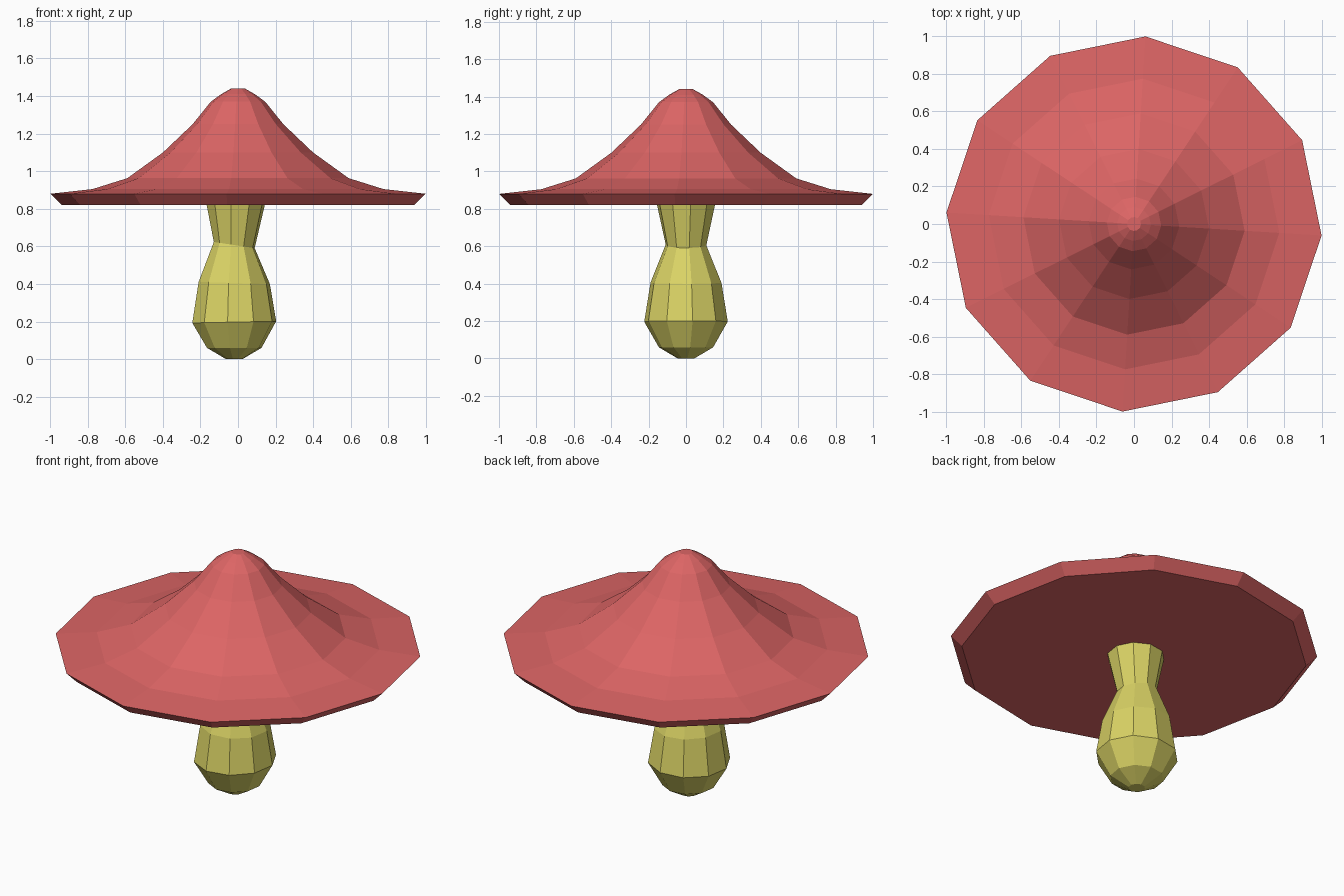
import bpy, bmesh, math

if "Cube" in bpy.data.objects:
    bpy.data.objects.remove(bpy.data.objects["Cube"])


def material(name, rgb):
    mat = bpy.data.materials.new(name)
    mat.diffuse_color = (*rgb, 1)
    mat.use_nodes = True
    mat.node_tree.nodes["Principled BSDF"].inputs["Base Color"].default_value = mat.diffuse_color
    return mat


def lathe(name, rings, sides, phase, mat):
    """Flat-shaded loft; each ring is (radius, z, centre x, tilt along x)."""
    bm = bmesh.new()
    loops = []
    for r, z, cx, tilt in rings:
        loop = []
        for i in range(sides):
            a = math.radians(phase) + 2 * math.pi * i / sides
            x = r * math.cos(a)
            loop.append(bm.verts.new((cx + x, r * math.sin(a), z + tilt * x)))
        loops.append(loop)
    for low, high in zip(loops, loops[1:]):
        for i in range(sides):
            j = (i + 1) % sides
            bm.faces.new((low[i], low[j], high[j], high[i]))
    bm.faces.new(loops[0][::-1])
    bm.faces.new(loops[-1])
    bmesh.ops.recalc_face_normals(bm, faces=bm.faces)
    mesh = bpy.data.meshes.new(name)
    bm.to_mesh(mesh)
    bm.free()
    mesh.materials.append(mat)
    obj = bpy.data.objects.new(name, mesh)
    bpy.context.collection.objects.link(obj)
    return obj


red = material("cap_red", (0.72, 0.13, 0.13))
yellow = material("stem_yellow", (0.70, 0.65, 0.13))

# Stem: rounded bulb, slightly tilted neck, flared top
stem_rings = [
    (0.045, 0.00, -0.02, 0),
    (0.147, 0.06, -0.02, 0),
    (0.226, 0.197, -0.02, 0.02),
    (0.192, 0.405, -0.02, -0.03),
    (0.110, 0.607, -0.02, -0.15),
    (0.157, 0.822, -0.012, 0),
]
lathe("stem", stem_rings, 10, 9, yellow)

# Cap: flat underside, bevelled rim, concave slope up to a blunt tip
cap_profile = [(0.94, 0.82), (1.0, 0.88), (0.775, 0.905), (0.59, 0.963),
               (0.40, 1.10), (0.242, 1.25), (0.145, 1.37),
               (0.09, 1.41), (0.037, 1.44)]
lathe("cap", [(r, z, 0, 0) for r, z in cap_profile], 12, -3.5, red)
